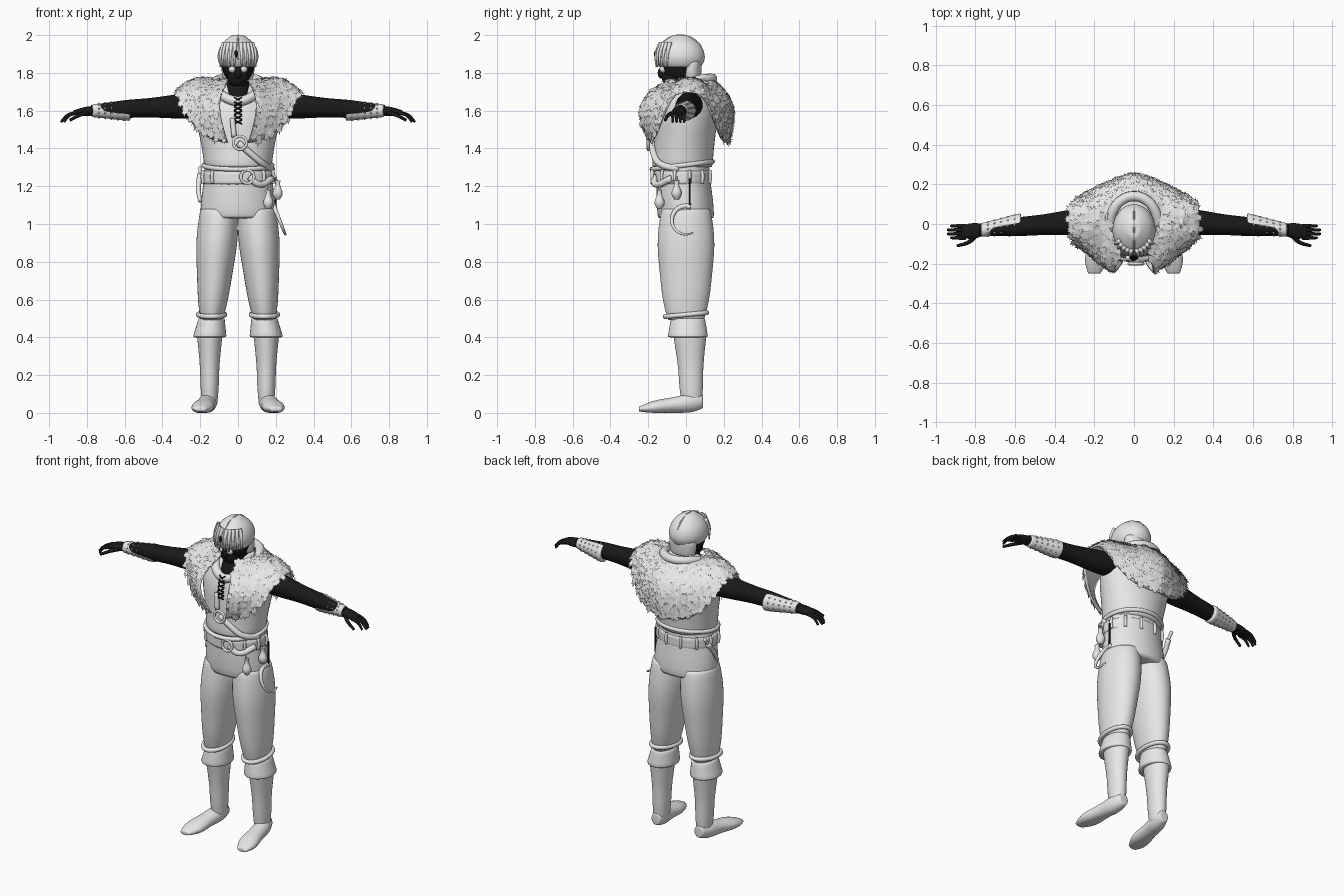
import bpy, bmesh, random
from math import sin, cos, pi, radians, copysign
from mathutils import Vector, Matrix

random.seed(4)
X, Y, Z = Vector((1, 0, 0)), Vector((0, 1, 0)), Vector((0, 0, 1))

if "Cube" in bpy.data.objects:
    bpy.data.objects.remove(bpy.data.objects["Cube"])


def make_material(name, value):
    colour = (value, value, value, 1)
    material = bpy.data.materials.new(name)
    material.use_nodes = True
    material.diffuse_color = colour
    material.node_tree.nodes["Principled BSDF"].inputs["Base Color"].default_value = colour
    return material


CLOTH = make_material("pale_grey", 0.8)
SKIN = make_material("near_black", 0.01)


def finish(name, bm, material, mirror=False, subsurf=False, smooth=True):
    bmesh.ops.recalc_face_normals(bm, faces=bm.faces)
    mesh = bpy.data.meshes.new(name)
    bm.to_mesh(mesh)
    bm.free()
    mesh.materials.append(material)
    for polygon in mesh.polygons:
        polygon.use_smooth = smooth
    part = bpy.data.objects.new(name, mesh)
    bpy.context.collection.objects.link(part)
    if mirror:
        part.modifiers.new("Mirror", "MIRROR").merge_threshold = 0.001
    if subsurf:
        part.modifiers.new("Subsurf", "SUBSURF").levels = 1
    return part


def limb(name, material, start, end, widths, depth=(1, 1), plane=(X, Y), mirror=False):
    """Evenly spaced elliptic rings from start to end; depth is the ratio of the two radii."""
    bm = bmesh.new()
    start, end = Vector(start), Vector(end)
    sides, last = 24, len(widths) - 1
    rings = []
    for k, width in enumerate(widths):
        f = k / last
        ratio = depth[0] + (depth[1] - depth[0]) * f
        points = arc(start.lerp(end, f), plane[0] * width, plane[1] * width * ratio, count=sides)
        rings.append([bm.verts.new((p.x, p.y, max(p.z, 0))) for p in points])
    for lower, upper in zip(rings, rings[1:]):
        for i in range(sides):
            j = (i + 1) % sides
            bm.faces.new((lower[i], lower[j], upper[j], upper[i]))
    caps = [bm.faces.new(rings[0]), bm.faces.new(rings[-1])]
    bmesh.ops.inset_individual(bm, faces=caps, thickness=0.005)
    return finish(name, bm, material, mirror, subsurf=True)


def arc(centre, u, v, first=0, sweep=360, count=12):
    """Points on an ellipse spanned by u and v."""
    steps = count if sweep == 360 else count - 1
    angles = [radians(first + sweep * k / steps) for k in range(count)]
    return [Vector(centre) + u * cos(a) + v * sin(a) for a in angles]


def tube(name, material, points, radius, taper=1.0, mirror=False, closed=False):
    curve = bpy.data.curves.new(name, "CURVE")
    curve.dimensions = "3D"
    curve.bevel_depth, curve.bevel_resolution, curve.use_fill_caps = radius, 3, True
    spline = curve.splines.new("BEZIER")
    spline.bezier_points.add(len(points) - 1)
    spline.use_cyclic_u, spline.resolution_u = closed, 5
    for k, (knot, point) in enumerate(zip(spline.bezier_points, points)):
        knot.co = point
        knot.radius = 1 + (taper - 1) * k / (len(points) - 1)
    for knot in spline.bezier_points:
        knot.handle_left_type = knot.handle_right_type = "AUTO"
    path = bpy.data.objects.new(name + "_path", curve)
    bpy.context.collection.objects.link(path)
    graph = bpy.context.evaluated_depsgraph_get()
    mesh = bpy.data.meshes.new_from_object(path.evaluated_get(graph))
    bm = bmesh.new()
    bm.from_mesh(mesh)
    bpy.data.objects.remove(path)
    bpy.data.meshes.remove(mesh)
    bmesh.ops.remove_doubles(bm, verts=bm.verts, dist=0.0001)
    return finish(name, bm, material, mirror)


def balls(name, material, centres, size, mirror=False):
    bm = bmesh.new()
    for centre in centres:
        matrix = Matrix.Translation(centre) @ Matrix.Diagonal((*size, 1))
        bmesh.ops.create_uvsphere(bm, u_segments=16, v_segments=10, radius=1, matrix=matrix)
    return finish(name, bm, material, mirror)


# Head, neck and hair
limb("neck", SKIN, (0, -.03, 1.67), (0, 0, 1.85), (.08, .06, .06), depth=(1.3, 1))
balls("skull", SKIN, [(0, -.04, 1.86)], (.09, .1, .12))
balls("jaw", SKIN, [(0, -.07, 1.78)], (.06, .06, .06))
balls("nose", SKIN, [(0, -.13, 1.8)], (.02, .02, .03))
balls("eyeballs", CLOTH, [(.03, -.12, 1.82)], (.02, .02, .02), mirror=True)
limb("hair_cap", CLOTH, (0, -.03, 1.83), (0, -.03, 2), (.09, .11, .11, .1, .08, .03), depth=(1.2, 1.2))
limb("nape_hair", CLOTH, (0, .03, 1.77), (0, .03, 1.86), (.08, .09, .09), depth=(.6, .6))
tube("hair_parting", CLOTH, arc((0, -.03, 1.87), Y * -.13, Z * .13, sweep=150), .004)
for k in range(5):
    side = radians(10 + 12 * k)
    out = X * sin(side) * .11 - Y * cos(side) * .13
    root = Vector((0, -.03, 1.83))
    tube("fringe_lock", CLOTH, [root + out * .8 + Z * .13, root + out + Z * .07, root + out], .012,
         taper=.3, mirror=True)
balls("brow_gap", SKIN, [(-.01, -.16, 1.9)], (.01, .01, .02))

# Tunic, vest and trousers
limb("tunic_skirt", CLOTH, (0, 0, 1.03), (0, -.02, 1.33), (.2, .2, .18, .18), depth=(.75, .8))
limb("vest", CLOTH, (0, -.02, 1.3), (0, .02, 1.76), (.18, .19, .21, .23, .22, .1), depth=(.9, .6))
tube("vest_hem", CLOTH, arc((0, -.02, 1.31), X * .18, Y * .16 + Z * .02), .013, closed=True)
limb("trouser_leg", CLOTH, (.1, 0, 1.08), (.14, 0, .49), (.1, .11, .11, .1, .09, .08, .06),
     depth=(1.3, 1.6), mirror=True)
tube("trouser_fold", CLOTH, arc((.14, 0, .52), X * .07, Y * .11 + Z * .01), .013, mirror=True, closed=True)

# Boots
limb("boot_shaft", CLOTH, (.15, .03, .04), (.15, .02, .43), (.04, .05, .05, .06, .07),
     depth=(1.3, 1.3), mirror=True)
limb("boot_cuff", CLOTH, (.15, .01, .4), (.14, .01, .5), (.09, .08, .07), depth=(1.2, 1.3), mirror=True)
limb("boot_foot", CLOTH, (.15, .09, .06), (.2, -.25, .02), (.03, .05, .05, .05, .06, .06, .03),
     depth=(1.2, .4), plane=(X, Z), mirror=True)

# Arms, bracers and hands
limb("arm", SKIN, (.17, .02, 1.63), (.78, -.03, 1.6), (.07, .07, .06, .05, .05, .04, .03),
     plane=(Y, Z), mirror=True)
cuff, wrist = Vector((.57, 0, 1.6)), Vector((.77, -.03, 1.6))
limb("bracer", CLOTH, cuff, wrist, (.055, .05, .04, .035), plane=(Y, Z), mirror=True)
studs = []
for k in range(1, 6):
    f = k / 6
    reach = .054 - .02 * f
    studs += arc(cuff.lerp(wrist, f), Y * reach, Z * reach, first=18, count=10)
balls("bracer_studs", CLOTH, studs, (.005, .005, .005), mirror=True)
limb("palm", SKIN, (.76, -.03, 1.6), (.87, -.04, 1.59), (.03, .04, .04, .03), depth=(.8, .4),
     plane=(Y, Z), mirror=True)
for k in range(4):
    knuckle = Vector((.85, -.01 - .02 * k, 1.59))
    length = .06 + .03 * sin(pi * (k + .5) / 4)
    tube("finger", SKIN, [knuckle, knuckle + X * length * .6 - Z * .015, knuckle + X * length - Z * .05],
         .011, taper=.6, mirror=True)
tube("thumb", SKIN, [(.79, -.05, 1.59), (.83, -.09, 1.58), (.89, -.11, 1.55)], .013, taper=.6, mirror=True)


def mantle_point(angle, drop):
    """Neck line to hem, high over the shoulders and low in front and behind."""
    s, c = sin(angle), cos(angle)
    neck = Vector((.13 * s, .02 - .12 * c, 1.76))
    hem = Vector((copysign(.33 * s * s, s), .01 - copysign(.21 * abs(c) ** .6, c), 1.43 + .27 * s ** 6))
    bulge = Vector((s, -c, 0)) * abs(c) * (.09 + .03 * c) + Z * .03
    return neck.lerp(hem, drop) + bulge * sin(pi * drop)


# Fur mantle, open at the front
bm = bmesh.new()
rows, columns = 12, 48
grid = [[bm.verts.new(mantle_point(radians(24 + 312 * i / columns), j / rows)) for j in range(rows + 1)]
        for i in range(columns + 1)]
for a, b in zip(grid, grid[1:]):
    for j in range(rows):
        bm.faces.new((a[j], a[j + 1], b[j + 1], b[j]))
bm.normal_update()
patches = [(f.calc_center_median(), f.normal.copy()) for f in bm.faces]
mantle = finish("fur_mantle", bm, CLOTH)
solid = mantle.modifiers.new("Solidify", "SOLIDIFY")
solid.thickness, solid.offset = .01, 0

# Ragged fur tufts laid over the mantle, pointing downhill
bm = bmesh.new()
outline = ((-.5, 0), (.5, 0), (.6, .5), (.2, .6), (.2, 1), (-.1, .6), (-.5, .8))
for centre, normal in patches * 2:
    if normal.dot(centre - Z * 1.55) < 0:
        normal = -normal
    down = Vector((random.uniform(-.6, .6), random.uniform(-.4, .4), -1))
    down = (down - normal * down.dot(normal)).normalized()
    across = normal.cross(down)
    width, length = random.uniform(.02, .03), random.uniform(.03, .06)
    lift = random.uniform(.005, .015)
    root = centre + across * random.uniform(-.01, .01) - down * random.uniform(0, .03)
    bm.faces.new([bm.verts.new(root + across * width * u + down * length * v + normal * (.005 + lift * v))
                  for u, v in outline])
finish("fur_tufts", bm, CLOTH, smooth=False)

# Rolled hood collar dipping at the front
collar = [p + Z * .12 * (1 - ((1 - p.y / .14) / 2) ** 2)
          for p in arc((0, 0, 1.65), X * .12, Y * .14)]
tube("hood_collar", CLOTH, collar, .026, closed=True)

# Chest lacing, strap and ring
for k in range(6):
    z = 1.53 + .024 * k
    y = -.172 + .25 * max(0, z - 1.58)
    for s in (-.02, .02):
        tube("chest_lace", SKIN, [(-s, y, z), (0, y - .01, z + .01), (s, y, z + .02)], .004)
tube("chest_strap", CLOTH, [(0, -.18, 1.43), (.07, -.17, 1.37), (.13, -.14, 1.32), (.18, -.04, 1.29)], .018)
tube("strap_ring", CLOTH, arc((.01, -.2, 1.43), X * .035, Z * .035), .008, closed=True)
tube("strap_end", CLOTH, [(-.02, -.18, 1.46), (-.03, -.17, 1.56)], .014)

# Belt with loops, buckle and hanging gear
limb("belt", CLOTH, (0, -.02, 1.21), (0, -.02, 1.28), (.19, .19, .19), depth=(.8, .8))
for p in arc((0, -.02, 1.25), X * .19, Y * .15, first=-45, sweep=270, count=10):
    out = (p - Z * 1.25) * .03
    tube("belt_loop", CLOTH, [p - Z * .035, p + out, p + Z * .035], .009)
tube("buckle", CLOTH, arc((.05, -.18, 1.25), X * .035, Z * .035, count=4), .008, closed=True)
tube("belt_tail", CLOTH, [(.06, -.17, 1.25), (.11, -.16, 1.21), (.18, -.08, 1.24)], .018)
for pouch in (Vector((.16, -.14, 1.12)), Vector((.21, -.05, 1.17))):
    limb("pouch", CLOTH, pouch - Z * .04, pouch + Z * .06, (.012, .03, .025, .01, .015))
    tube("pouch_cord", CLOTH, [pouch + Z * .04, pouch + Z * .08 - X * .01], .005)
tube("horn", CLOTH, arc((.22, 0, 1.02), Y * .075, Z * .075 - X * .03, first=70, sweep=230), .015, taper=.3)
tube("horn_cord", SKIN, [(.2, .02, 1.24), (.2, .02, 1.1)], .005)
tube("dagger_sheath", CLOTH, [(-.2, .07, 1.26), (-.21, .02, 1.19), (-.2, -.03, 1.12)], .017, taper=.6)
tube("dagger_grip", CLOTH, [(-.2, .07, 1.26), (-.2, .1, 1.3)], .01)
